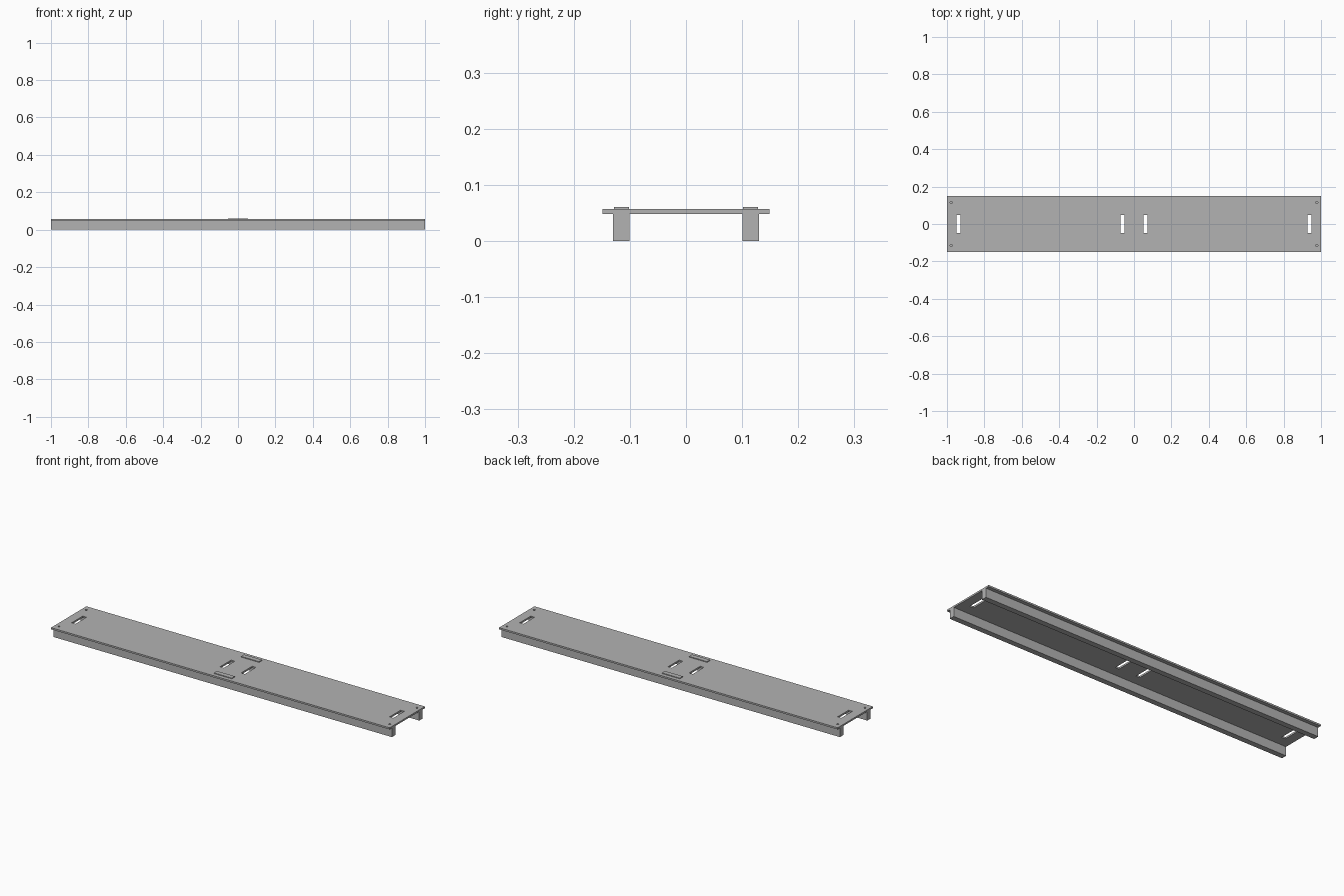
import bpy
from math import cos, sin, tau

cube = bpy.data.objects.get("Cube")
if cube:
    bpy.data.objects.remove(cube)

# Single grey metal
metal = bpy.data.materials.new("grey metal")
metal.use_nodes = True
grey = (0.45, 0.45, 0.45, 1)
metal.diffuse_color = grey
metal.node_tree.nodes["Principled BSDF"].inputs["Base Color"].default_value = grey

BOTTOM, TOP, HALF_WIDTH = 0.048, 0.057, 0.149


def box(name, x0, x1, y0, y1, z0, z1):
    bpy.ops.mesh.primitive_cube_add(size=1, location=((x0 + x1) / 2, (y0 + y1) / 2, (z0 + z1) / 2))
    ob = bpy.context.object
    ob.name = name
    ob.scale = (x1 - x0, y1 - y0, z1 - z0)
    bpy.ops.object.transform_apply(location=False, rotation=False, scale=True)
    ob.data.materials.append(metal)


def rectangle(x0, x1, y):
    return [(x0, -y), (x1, -y), (x1, y), (x0, y)]


def circle(x, y, r, n=16):
    return [(x + r * cos(tau * i / n), y + r * sin(tau * i / n)) for i in range(n)]


def plate(name, outlines):
    """Flat sheet: first outline is the edge, the others are holes."""
    curve = bpy.data.curves.new(name, "CURVE")
    curve.dimensions = "2D"
    curve.fill_mode = "BOTH"
    curve.extrude = (TOP - BOTTOM) / 2
    for pts in outlines:
        spline = curve.splines.new("POLY")
        spline.points.add(len(pts) - 1)
        for p, (x, y) in zip(spline.points, pts):
            p.co = (x, y, 0, 1)
        spline.use_cyclic_u = True
    ob = bpy.data.objects.new(name, curve)
    ob.location.z = (TOP + BOTTOM) / 2
    bpy.context.collection.objects.link(ob)
    bpy.ops.object.select_all(action="DESELECT")
    ob.select_set(True)
    bpy.context.view_layer.objects.active = ob
    bpy.ops.object.convert(target="MESH")
    ob = bpy.context.object
    ob.data.materials.clear()
    ob.data.materials.append(metal)
    for face in ob.data.polygons:
        face.use_smooth = False


# Two deck plates meeting in the middle, with slots and corner bolt holes
for side, s in (("left", 1), ("right", -1)):
    outlines = [rectangle(0, s, HALF_WIDTH)]
    outlines += [rectangle(s * (x - 0.011), s * (x + 0.011), 0.047) for x in (0.062, 0.939)]
    outlines += [circle(s * 0.977, y, 0.006) for y in (-0.115, 0.115)]
    plate(side + "_deck_plate", outlines)

# Support rails underneath and joining strips over the seam
for end, s in (("front", -1), ("back", 1)):
    y0, y1 = sorted((s * 0.101, s * 0.130))
    box(end + "_rail", -1, 1, y0, y1, 0, BOTTOM)
    y0, y1 = sorted((s * 0.102, s * 0.128))
    box(end + "_joining_strip", -0.053, 0.053, y0, y1, TOP, 0.061)
